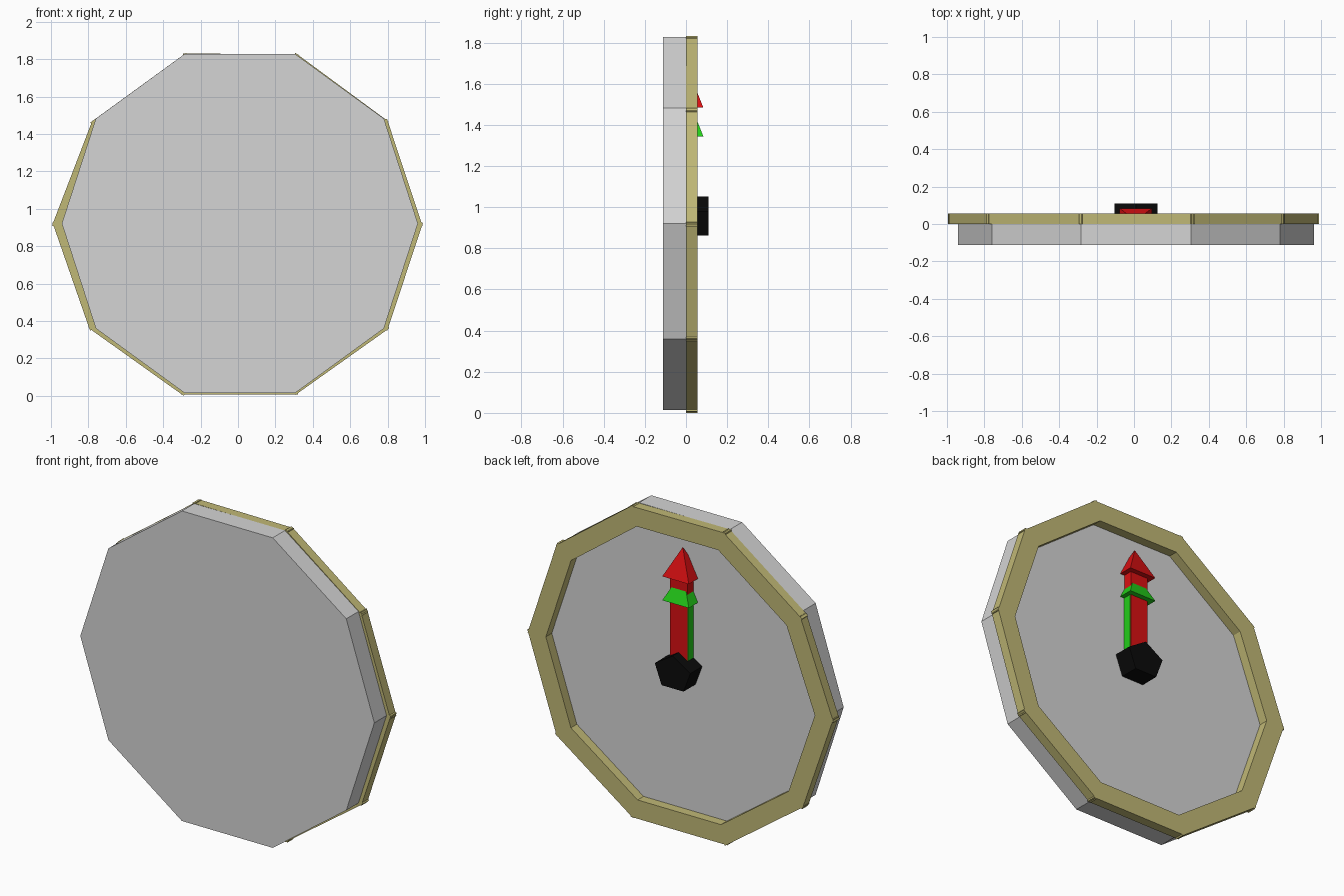
import bpy, bmesh, math
from mathutils import Vector

if "Cube" in bpy.data.objects:
    bpy.data.objects.remove(bpy.data.objects["Cube"])


def material(name, rgb):
    m = bpy.data.materials.new(name)
    m.diffuse_color = (*rgb, 1)
    m.use_nodes = True
    m.node_tree.nodes["Principled BSDF"].inputs["Base Color"].default_value = m.diffuse_color
    return m


GREY = material("light grey", (0.66, 0.66, 0.66))
GOLD = material("dull gold", (0.53, 0.48, 0.18))
RED = material("red", (0.70, 0.005, 0.006))
GREEN = material("green", (0.017, 0.62, 0.01))
BLACK = material("black", (0.003, 0.003, 0.003))


def finish(name, bm, mat):
    bmesh.ops.recalc_face_normals(bm, faces=bm.faces)
    me = bpy.data.meshes.new(name)
    bm.to_mesh(me)
    bm.free()
    me.materials.append(mat)
    ob = bpy.data.objects.new(name, me)
    bpy.context.collection.objects.link(ob)


def add_prism(bm, pts, y0, y1):
    """Extrude an x-z outline from y0 to y1."""
    f = bm.faces.new([bm.verts.new((x, y0, z)) for x, z in pts])
    ext = bmesh.ops.extrude_face_region(bm, geom=[f], use_keep_orig=True)
    verts = [g for g in ext["geom"] if isinstance(g, bmesh.types.BMVert)]
    bmesh.ops.translate(bm, verts=verts, vec=(0, y1 - y0, 0))


def prism(name, pts, y0, y1, mat):
    bm = bmesh.new()
    add_prism(bm, pts, y0, y1)
    finish(name, bm, mat)


def polygon(n, cx, cz, rx, rz, start):
    return [(cx + rx * math.cos(start + i * math.tau / n),
             cz + rz * math.sin(start + i * math.tau / n)) for i in range(n)]


# Ten-sided body of the clock
prism("clock_body", polygon(10, 0.01, 0.921, 0.952, 0.954, 0), -0.113, 0, GREY)

# Rim of ten straight, slightly uneven bars that overlap at the corners
corners = [(0.985, 0.913), (0.80, 1.47), (0.317, 1.826), (-0.282, 1.83), (-0.78, 1.468),
           (-0.99, 0.921), (-0.795, 0.36), (-0.30, 0.007), (0.31, 0.007), (0.80, 0.355)]
bm = bmesh.new()
for i, c in enumerate(corners):
    a, b = Vector(c), Vector(corners[(i + 1) % 10])
    d = (b - a).normalized()
    inward = Vector((-d.y, d.x)) * 0.11
    a, b = a - d * 0.006, b + d * 0.012
    add_prism(bm, [a, b, b + inward, a + inward], 0, 0.055)
finish("rim", bm, GOLD)


# Hands: a square shaft with a four-sided pyramid tip
def hand(name, z_tip, mat, grow, y_top):
    bm = bmesh.new()
    x0, x1 = -0.047 - grow, 0.067 + grow
    add_prism(bm, [(x0, 0.93), (x1, 0.93), (x1, z_tip), (x0, z_tip)], -0.02, y_top)
    base = [bm.verts.new((x, y, z_tip)) for x, y in
            ((-0.077, -0.05), (0.095, -0.05), (0.095, 0.084), (-0.077, 0.084))]
    apex = bm.verts.new((0.009, 0.017, z_tip + 0.168))
    bm.faces.new(base)
    for i in range(4):
        bm.faces.new((base[i], base[(i + 1) % 4], apex))
    finish(name, bm, mat)


hand("minute_hand", 1.485, RED, 0, 0.054)
hand("hour_hand", 1.345, GREEN, 0.002, 0.051)

# Five-sided hub
prism("hub", polygon(5, 0.01, 0.947, 0.121, 0.105, math.pi / 2), 0, 0.11, BLACK)
